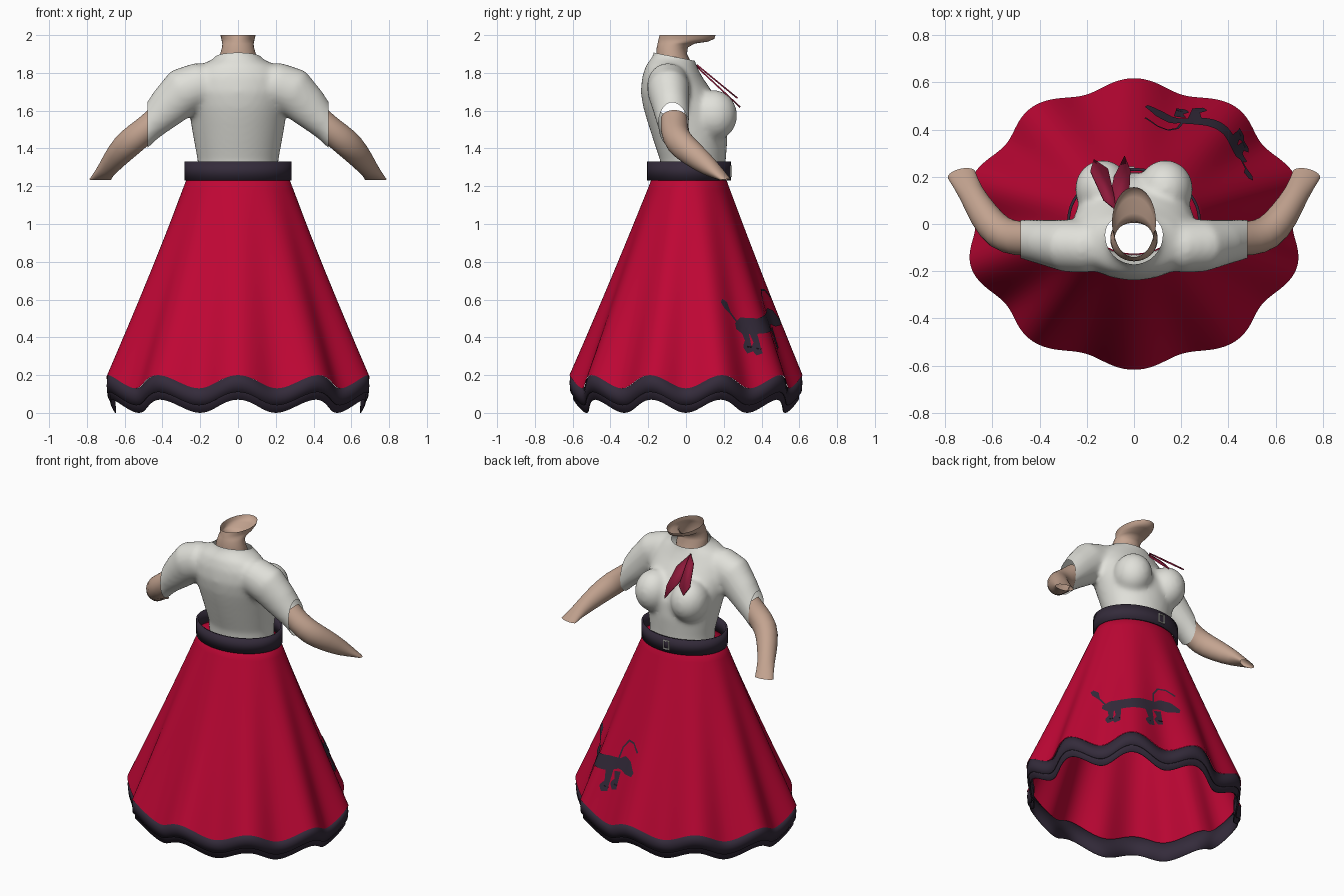
import bpy, bmesh, math
from mathutils import Vector
from math import sin, cos, pi, radians

cube = bpy.data.objects.get("Cube")
if cube:
    bpy.data.objects.remove(cube)


def material(name, rgb):
    m = bpy.data.materials.new(name)
    m.use_nodes = True
    m.diffuse_color = (*rgb, 1)
    m.node_tree.nodes["Principled BSDF"].inputs["Base Color"].default_value = (*rgb, 1)
    return m


RED = material("skirt red", (.52, .002, .035))
DARK = material("dark trim", (.034, .024, .043))
WHITE = material("shirt white", (.75, .75, .70))
SKIN = material("skin", (.55, .37, .28))
SCARF = material("scarf red", (.27, .01, .043))
UP = Vector((0, 0, 1))


def finish(bm, name, mat, angle=50, recalc=True):
    """Turn a bmesh into a smooth shaded object."""
    if recalc:
        bmesh.ops.recalc_face_normals(bm, faces=bm.faces)
    me = bpy.data.meshes.new(name)
    bm.to_mesh(me)
    bm.free()
    me.materials.append(mat)
    ob = bpy.data.objects.new(name, me)
    bpy.context.collection.objects.link(ob)
    bpy.ops.object.select_all(action='DESELECT')
    ob.select_set(True)
    bpy.context.view_layer.objects.active = ob
    bpy.ops.object.shade_smooth_by_angle(angle=radians(angle))
    return ob


def loft(bm, rings, caps=False, closed=True):
    """Skin a list of point rings with quads."""
    rows = [[bm.verts.new(p) for p in r] for r in rings]
    n = len(rows[0])
    for a, b in zip(rows, rows[1:]):
        for i in range(n if closed else n - 1):
            j = (i + 1) % n
            bm.faces.new((a[i], a[j], b[j], b[i]))
    if caps:
        bm.faces.new(rows[0][::-1])
        bm.faces.new(rows[-1])


def oval(c, u, v, n=32):
    return [Vector(c) + Vector(u) * cos(2 * pi * i / n) + Vector(v) * sin(2 * pi * i / n)
            for i in range(n)]


def level(z, hw, back, front, n=48):
    return oval((0, (back + front) / 2, z), (hw, 0, 0), (0, (front - back) / 2, 0), n)


def limb(spec, side):
    """Rings square to a path; spec rows are centre and two radii."""
    pts = [Vector(s[:3]) for s in spec]
    rings = []
    for i, s in enumerate(spec):
        t = (pts[min(i + 1, len(pts) - 1)] - pts[max(i - 1, 0)]).normalized()
        u = t.cross(UP).normalized()
        rings.append(oval(pts[i], u * s[3], u.cross(t) * s[4]))
    return [[Vector((p.x * side, p.y, p.z)) for p in r] for r in rings]


# Skirt: a flared oval cone with ten folds that deepen toward the hem
def fold(th):
    return -cos(10 * th)


def hem(th):
    return .165 + .035 * fold(th)


def surf(th, z, off=0):
    t = (1.23 - z) / 1.03
    k = 1 + .055 * max(t, 0) * fold(th)
    return Vector(((.275 + .41 * t) * k * cos(th) + off * cos(th),
                   (.2 + .385 * t) * k * sin(th) + .015 * (1 - t) + off * sin(th), z))


COLS, ROWS = 200, 16
angles = [2 * pi * i / COLS for i in range(COLS)]
bm = bmesh.new()
loft(bm, [level(1.27, .2, -.125, .19, COLS)] +
     [[surf(th, 1.25 + (hem(th) - 1.25) * r / ROWS) for th in angles] for r in range(ROWS + 1)])
finish(bm, "skirt", RED, 80)


# Hem trim: two layers hanging from just inside the hem
def trim(name, off, bottom):
    def ring(drop, extra):
        out = []
        for th in angles:
            p = surf(th, hem(th), off + extra)
            p.z -= drop
            out.append(p)
        return out
    bm = bmesh.new()
    loft(bm, [ring(0, 0), ring(bottom / 2, .002), ring(bottom, -.002)])
    ob = finish(bm, name, DARK, 80)
    s = ob.modifiers.new("thickness", 'SOLIDIFY')
    s.thickness = .006


trim("hem_trim_outer", -.003, .09)
trim("hem_trim_inner", -.018, .13)

# Belt: a stiff open hoop standing off the waist
bm = bmesh.new()
loft(bm, [level(z, .283, -.207, .237, 64) for z in (1.23, 1.33)])
belt = finish(bm, "belt", DARK)
belt.modifiers.new("thickness", 'SOLIDIFY').thickness = .012

# Buckle: small frame of four plates
for i, (x, z, w, h) in enumerate([(-.04, 1.28, .006, .06), (0, 1.28, .006, .06),
                                  (-.02, 1.307, .04, .006), (-.02, 1.253, .04, .006)]):
    bm = bmesh.new()
    bmesh.ops.create_cube(bm, size=1)
    bmesh.ops.scale(bm, verts=bm.verts, vec=(w, .008, h))
    bmesh.ops.translate(bm, verts=bm.verts, vec=(x, .239, z))
    finish(bm, f"buckle_bar_{i + 1}", WHITE)

# Shirt: torso, bust and sleeves fused, smoothed, then cut open
bm = bmesh.new()
loft(bm, [level(*r) for r in [
    (1.18, .21, -.125, .205), (1.33, .213, -.135, .21), (1.45, .235, -.175, .22),
    (1.55, .252, -.207, .215), (1.62, .262, -.227, .19), (1.7, .265, -.24, .14),
    (1.78, .25, -.232, .085), (1.84, .2, -.212, .055), (1.875, .13, -.185, .045),
    (1.9, .108, -.17, .04), (2.0, .106, -.166, .05)]], caps=True)
SLEEVE = [(.1, -.09, 1.75, .09, .09), (.2, -.095, 1.737, .112, .12), (.285, -.092, 1.705, .112, .128),
          (.365, -.08, 1.625, .098, .112), (.475, -.063, 1.512, .083, .079), (.56, -.058, 1.425, .08, .074)]
for side in (1, -1):
    loft(bm, limb(SLEEVE, side), caps=True)
    ball = bmesh.ops.create_uvsphere(bm, u_segments=24, v_segments=16, radius=1)["verts"]
    bmesh.ops.scale(bm, verts=ball, vec=(.118, .125, .135))
    bmesh.ops.translate(bm, verts=ball, vec=(side * .133, .147, 1.575))
form = finish(bm, "shirt_form", WHITE)
rm = form.modifiers.new("fuse", 'REMESH')
rm.mode = 'VOXEL'
rm.voxel_size = .014
sm = form.modifiers.new("relax", 'SMOOTH')
sm.factor = .5
sm.iterations = 14
bm = bmesh.new()
bm.from_object(form, bpy.context.evaluated_depsgraph_get())
bpy.data.objects.remove(form)
for co, no in [((0, 0, 1.24), (0, 0, -1)), ((0, -.16, 1.905), (0, .2, 1)),
               ((.48, 0, 0), (1, 0, 0)), ((-.48, 0, 0), (-1, 0, 0))]:
    bmesh.ops.bisect_plane(bm, geom=bm.verts[:] + bm.edges[:] + bm.faces[:],
                           plane_co=co, plane_no=no, clear_outer=True)
finish(bm, "shirt", WHITE, 80, recalc=False)

# Forearms, ending in a flattened open wrist
ARM = [(.43, -.063, 1.557, .07, .066), (.49, -.062, 1.497, .075, .071), (.57, -.045, 1.435, .075, .078),
       (.635, .035, 1.37, .066, .068), (.69, .13, 1.295, .05, .05)]
for side, label in ((1, "left"), (-1, "right")):
    rings = limb(ARM, side)
    rings.append([Vector((p.x * side, p.y, p.z))
                  for p in oval((.73, .208, 1.235), (.058, -.015, 0), (.01, .025, .003))])
    bm = bmesh.new()
    loft(bm, rings)
    arm = finish(bm, label + "_forearm", SKIN, 80)
    arm.modifiers.new("round", 'SUBSURF').levels = 1

# Neck with the underside of the chin, open at the top
bm = bmesh.new()
loft(bm, [level(*r) for r in [
    (1.8, .1, -.15, .03), (1.86, .1, -.158, .025), (1.9, .095, -.158, .005), (1.935, .084, -.155, .01),
    (1.955, .083, -.15, .045), (1.965, .085, -.148, .115), (1.98, .088, -.145, .15),
    (2.0, .093, -.14, .156)]])
finish(bm, "neck", SKIN, 80)

# Scarf: two thin tails hanging clear of the chest
TAILS = {"scarf_tail_left": (.93, [(-.075, .055), (-.1, .13), (-.085, .2), (-.04, .29),
                                   (-.015, .23), (-.02, .13)]),
         "scarf_tail_right": (.82, [(-.075, .055), (-.13, .1), (-.185, .22), (-.17, .27),
                                    (-.11, .23), (-.085, .12)])}
for name, (slope, outline) in TAILS.items():
    bm = bmesh.new()
    bm.faces.new([bm.verts.new((x, y, 1.835 - slope * (y - .06))) for x, y in outline])
    tail = finish(bm, name, SCARF)
    tail.modifiers.new("thickness", 'SOLIDIFY').thickness = .008


# Dog applique: ribbons laid on the skirt, rows are angle, height, half width
def ribbon(name, path):
    dense = []
    for a, b in zip(path, path[1:]):
        dense += [[p + (q - p) * k / 8 for p, q in zip(a, b)] for k in range(8)]
    dense.append(path[-1])
    flat = [Vector((radians(a) * .55, z)) for a, z, w in dense]
    sides = ([], [], [])
    for i, p in enumerate(flat):
        d = (flat[min(i + 1, len(flat) - 1)] - flat[max(i - 1, 0)]).normalized()
        for row, s in zip(sides, (-1, 0, 1)):
            q = p + Vector((-d.y, d.x)) * dense[i][2] * s
            row.append(surf(q.x / .55, q.y, .005))
    bm = bmesh.new()
    loft(bm, sides, closed=False)
    finish(bm, name, DARK)


ribbon("dog_body", [(33, .46, .015), (38, .46, .045), (50, .46, .04), (62, .48, .045), (70, .5, .03)])
ribbon("dog_head", [(68, .49, .025), (74, .51, .045), (79, .5, .045), (85, .48, .015)])
ribbon("dog_tail", [(35, .48, .006), (30, .53, .006), (27, .57, .022), (24, .595, .012)])
for i, (a, z) in enumerate([(39, .32), (44, .31), (64, .31), (70, .34)]):
    ribbon(f"dog_leg_{i + 1}", [(a, .45, .025), (a + 1, z + .06, .016), (a, z + .03, .026), (a + 1, z, .018)])
ribbon("dog_leash", [(68, .52, .006), (69, .6, .006), (73, .65, .006), (79, .65, .006), (85, .61, .007)])
